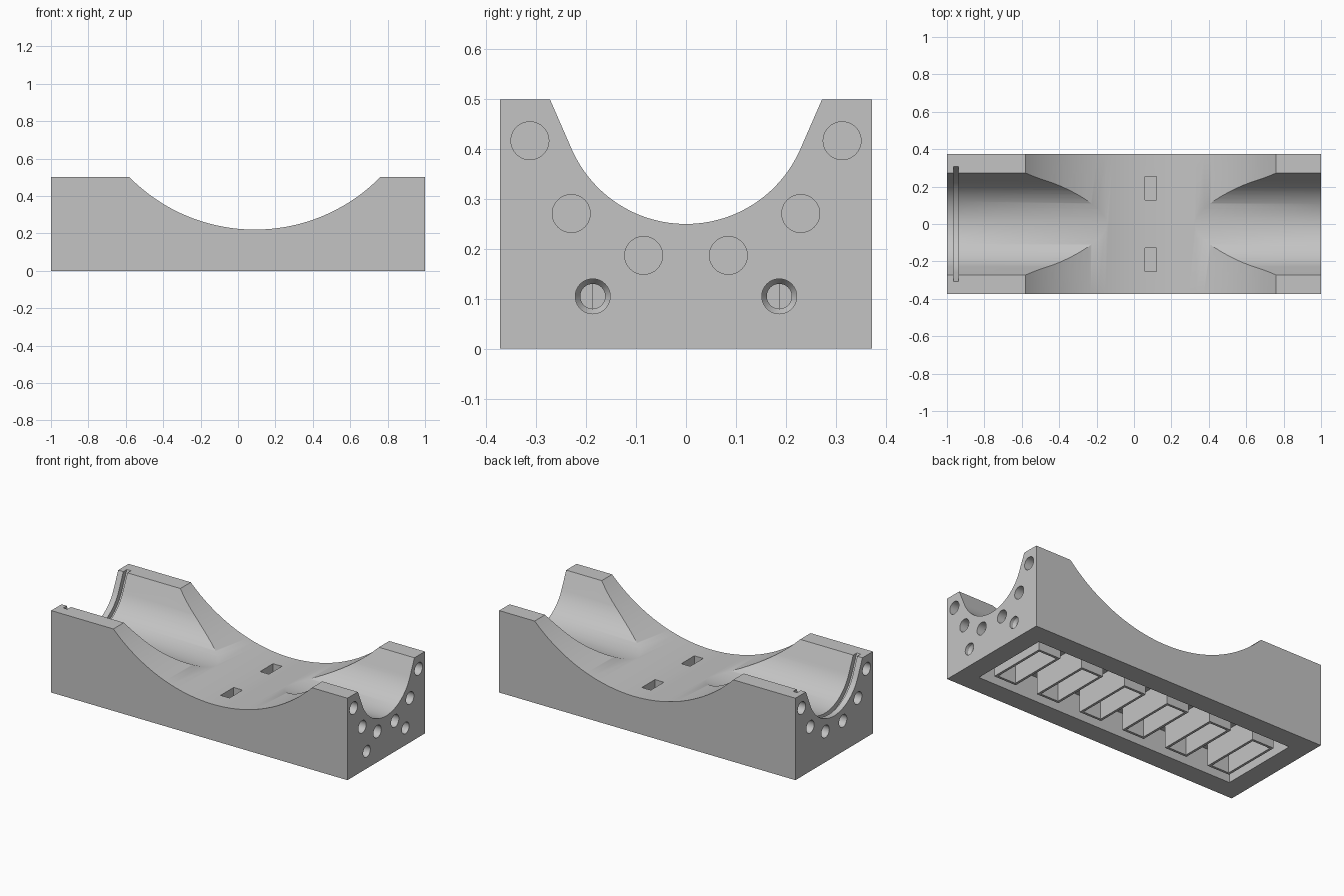
import bpy, bmesh, math
from math import sin, cos, radians

if "Cube" in bpy.data.objects:
    bpy.data.objects.remove(bpy.data.objects["Cube"], do_unlink=True)

grey = bpy.data.materials.new("light grey")
grey.use_nodes = True
grey.diffuse_color = (0.55, 0.55, 0.55, 1)
grey.node_tree.nodes["Principled BSDF"].inputs["Base Color"].default_value = (0.55, 0.55, 0.55, 1)


def loft(name, axis, sections):
    """Solid through matching 2D outlines placed along an axis."""
    def place(t, u, v):
        return {"x": (t, u, v), "y": (u, t, v), "z": (u, v, t)}[axis]
    bm = bmesh.new()
    rings = [[bm.verts.new(place(t, u, v)) for u, v in pts] for t, pts in sections]
    n = len(rings[0])
    for a, b in zip(rings, rings[1:]):
        for i in range(n):
            j = (i + 1) % n
            bm.faces.new((a[i], a[j], b[j], b[i]))
    bm.faces.new(rings[0])
    bm.faces.new(rings[-1])
    bmesh.ops.recalc_face_normals(bm, faces=bm.faces)
    mesh = bpy.data.meshes.new(name)
    bm.to_mesh(mesh)
    bm.free()
    mesh.materials.append(grey)
    obj = bpy.data.objects.new(name, mesh)
    bpy.context.collection.objects.link(obj)
    return obj


def prism(name, axis, start, end, pts):
    return loft(name, axis, [(start, pts), (end, pts)])


def circle(u, v, r, n=40):
    return [(u + r * cos(math.tau * i / n), v + r * sin(math.tau * i / n)) for i in range(n)]


def rect(u0, u1, v0, v1):
    return [(u0, v0), (u1, v0), (u1, v1), (u0, v1)]


def cradle(r):
    """Round-bottomed channel outline with tangent flared sides."""
    a, steps = radians(23.58), 39
    pts = []
    for i in range(steps + 1):
        t = math.pi + a + (math.pi - 2 * a) * i / steps
        pts.append((r * cos(t), 0.5 + r * sin(t)))
    top = r / cos(a) + 0.4 * r * math.tan(a)
    return pts + [(top, 0.5 + 0.4 * r), (-top, 0.5 + 0.4 * r)]


def cut(target, cutter):
    mod = target.modifiers.new("cut", "BOOLEAN")
    mod.operation = "DIFFERENCE"
    mod.solver = "EXACT"
    mod.object = cutter
    bpy.context.view_layer.objects.active = target
    bpy.ops.object.modifier_apply(modifier=mod.name)
    bpy.data.objects.remove(cutter, do_unlink=True)


# Main block with a hollow underside
block = prism("cradle_block", "x", -1, 1, rect(-0.373, 0.373, 0, 0.5))
cut(block, prism("hollow_cutter", "z", -0.1, 0.15, rect(-0.88, 0.88, -0.25, 0.25)))

# Blind round sockets in both ends
for side in (-1, 1):
    for end in (-1, 1):
        for y, z in ((0.313, 0.417), (0.23, 0.271), (0.085, 0.187)):
            cut(block, prism("socket_cutter", "x", end * 0.95, end * 1.1,
                             circle(side * y, z, 0.038)))

    # Countersunk screw holes into the hollow
    big, small = (circle(side * 0.187, 0.105, r) for r in (0.035, 0.025))
    cut(block, loft("screw_hole_cutter", "x",
                    [(0.86, small), (0.965, small), (0.98, big), (1.1, big)]))

# Lengthwise channel with its wider retaining slot, then the crosswise scoop
narrow, wide = cradle(0.25), cradle(0.281)
cut(block, loft("channel_cutter", "x", [(-1.1, narrow), (-0.965, narrow), (-0.965, wide),
                                        (-0.938, wide), (-0.938, narrow), (1.1, narrow)]))
cut(block, prism("scoop_cutter", "y", -0.5, 0.5, circle(0.09, 1.162, 0.942, 144)))

# Pits in the scoop floor
for side in (-1, 1):
    y0, y1 = sorted((side * 0.127, side * 0.253))
    cut(block, prism("pit_cutter", "z", 0.17, 0.4, rect(0.06, 0.12, y0, y1)))

# Row of open thin-walled frames hanging inside the hollow
for k in range(6):
    x = -0.75 + 0.3 * k
    frame = prism("underside_frame", "z", 0, 0.152, rect(x - 0.075, x + 0.075, -0.187, 0.187))
    cut(frame, prism("frame_cutter", "z", -0.1, 0.3, rect(x - 0.06, x + 0.06, -0.172, 0.172)))

# Smooth shading on the curves
bpy.ops.object.select_all(action="DESELECT")
block.select_set(True)
bpy.context.view_layer.objects.active = block
bpy.ops.object.shade_smooth_by_angle(angle=radians(30))
